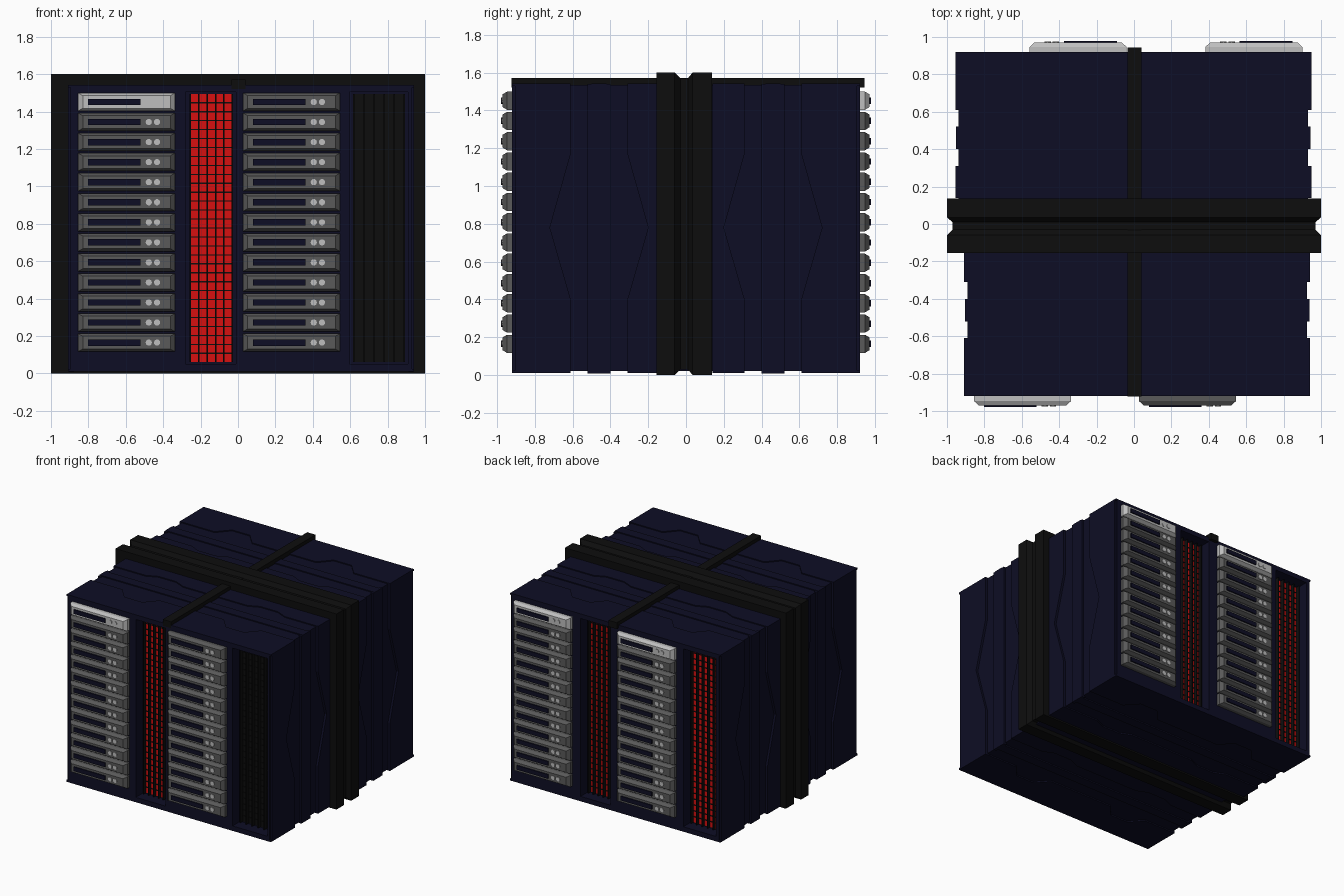
import bpy, bmesh, math
from mathutils import Matrix, Vector

if "Cube" in bpy.data.objects:
    bpy.data.objects.remove(bpy.data.objects["Cube"])


def mat(name, r, g, b):
    m = bpy.data.materials.new(name)
    m.diffuse_color = (r, g, b, 1)
    m.use_nodes = True
    m.node_tree.nodes["Principled BSDF"].inputs["Base Color"].default_value = m.diffuse_color
    return m


NAVY = mat("dark_navy", 0.0042, 0.0042, 0.018)
BLACK = mat("soft_black", 0.004, 0.004, 0.004)
GREY = mat("mid_grey", 0.10, 0.10, 0.10)
LIGHT = mat("light_grey", 0.52, 0.52, 0.52)
RED = mat("bright_red", 0.68, 0.005, 0.005)


def finish(bm, name, material, turn=1):
    """Turn = -1 swings the part round to the back face."""
    if turn < 0:
        bmesh.ops.rotate(bm, verts=bm.verts, matrix=Matrix.Rotation(math.pi, 3, 'Z'))
    bmesh.ops.recalc_face_normals(bm, faces=bm.faces)
    me = bpy.data.meshes.new(name)
    bm.to_mesh(me)
    bm.free()
    me.materials.append(material)
    ob = bpy.data.objects.new(name, me)
    bpy.context.collection.objects.link(ob)
    return ob


def loft(bm, loops):
    rings = [[bm.verts.new(p) for p in lp] for lp in loops]
    for a, b in zip(rings, rings[1:]):
        n = len(a)
        for i in range(n):
            bm.faces.new((a[i], a[(i + 1) % n], b[(i + 1) % n], b[i]))
    bm.faces.new(rings[0][::-1])
    bm.faces.new(rings[-1])


def rect(x0, x1, z0, z1, y):
    return [(x0, y, z0), (x1, y, z0), (x1, y, z1), (x0, y, z1)]


def box(bm, x0, x1, y0, y1, z0, z1):
    loft(bm, [rect(x0, x1, z0, z1, y0), rect(x0, x1, z0, z1, y1)])


FACE, REC = -0.92, -0.82      # front plane and recess floor
Z0, Z1 = 0.06, 1.495          # height of the lit slots


def drive(bodies, windows, knobs, x0, x1, z):
    """One rack drawer with a chamfered front, a dark window and two knobs."""
    h = 0.048
    loft(bodies, [rect(x0, x1, z - h, z + h, FACE + 0.01),
                  rect(x0, x1, z - h, z + h, FACE - 0.027),
                  rect(x0 + 0.025, x1 - 0.025, z - h + 0.014, z + h - 0.014, FACE - 0.05)])
    box(windows, x0 + 0.052, x0 + 0.335, FACE - 0.059, FACE - 0.045, z - 0.017, z + 0.017)
    for cx in (x0 + 0.378, x0 + 0.422):
        ring = [(cx + 0.017 * math.cos(a * math.pi / 5), z + 0.017 * math.sin(a * math.pi / 5))
                for a in range(10)]
        loft(knobs, [[(x, y, c) for x, c in ring] for y in (FACE - 0.045, FACE - 0.055)])


def half(side, turn, xl, xr, racks, slots):
    # solid core with a slotted face frame
    bm = bmesh.new()
    box(bm, xl + 0.018, xr - 0.018, REC, 0, 0.02, 1.535)
    edges = [xl + 0.012] + [e for s in slots for e in s] + [xr - 0.012]
    for a, b in zip(edges[::2], edges[1::2]):
        box(bm, a, b, FACE, REC, 0.02, 1.535)
    for a, b in slots:
        box(bm, a, b, FACE, REC, 0.02, Z0 - 0.01)
        box(bm, a, b, FACE, REC, Z1 + 0.01, 1.535)
    finish(bm, side + "_cabinet", NAVY, turn)

    # armour plates on the sides, notched into a long hexagon
    outer = [(-0.905, .012), (-.61, .012), (-.61, .4), (-.72, .78), (-.61, 1.17),
             (-.61, 1.54), (-.905, 1.54)]
    inner = [(-.31, .012), (-.14, .012), (-.14, 1.54), (-.31, 1.54), (-.31, 1.17),
             (-.2, .78), (-.31, .4)]
    middle = [(-.52, .008), (-.40, .008), (-.40, 1.54), (-.52, 1.54)]
    bm = bmesh.new()
    for e, d in ((xl, 1), (xr, -1)):
        for poly, drop in ((outer, 0), (inner, 0), (middle, 0.004)):
            loft(bm, [[(x, y, z) for y, z in poly] for x in (e + d * drop, e + d * 0.03)])
    finish(bm, side + "_side_plates", NAVY, turn)

    # matching plates above and below, with two notches each
    bm = bmesh.new()

    def notched(base, edge, deep):
        pts = [(xl, base), (xl, edge)]
        for cx in (-0.45, 0.47):
            pts += [(cx - 0.17, edge), (cx - 0.08, deep), (cx + 0.08, deep), (cx + 0.17, edge)]
        return pts + [(xr, edge), (xr, base)]
    strip = [(xl + .004, -.50), (xr - .004, -.50), (xr - .004, -.42), (xl + .004, -.42)]
    for za, zb in ((1.53, 1.543), (0.01, 0.025)):
        for poly in (notched(FACE, -.61, -.71), notched(-.14, -.31, -.27), strip):
            loft(bm, [[(x, y, z) for x, y in poly] for z in (za, zb)])
    finish(bm, side + "_top_bottom_plates", NAVY, turn)

    # two racks of thirteen drawers
    grey, light, win, knob = (bmesh.new() for _ in range(4))
    for x0, x1, bright_top in racks:
        for i in range(13):
            body = light if (i == 12 and bright_top) else grey
            drive(body, win, knob, x0, x1, 0.165 + i * 0.1072)
    finish(grey, side + "_drawers", GREY, turn)
    finish(light, side + "_top_drawers", LIGHT, turn)
    finish(win, side + "_drawer_windows", NAVY, turn)
    finish(knob, side + "_drawer_knobs", LIGHT, turn)

    # glowing slots behind black fins
    for n, (a, b) in enumerate(slots):
        bm = bmesh.new()
        p, q = a + 0.025, b - 0.02
        box(bm, p, q, REC - 0.008, REC + 0.01, Z0, Z1)
        lit = not (side == "front" and n == 1)
        finish(bm, "%s_slot_panel_%d" % (side, n + 1), RED if lit else BLACK, turn)
        bm = bmesh.new()
        for i in range(6):
            x = p + (q - p) * i / 5
            box(bm, x - 0.004, x + 0.004, REC - 0.04, REC, Z0, Z1)
        for i in range(1, 30):
            z = Z0 + (Z1 - Z0) * i / 30
            box(bm, p, q, REC - 0.014, REC, z - 0.003, z + 0.003)
        finish(bm, "%s_slot_fins_%d" % (side, n + 1), BLACK, turn)


half("front", 1, -0.908, 0.942, [(-0.855, -0.337, True), (0.027, 0.545, False)],
     [(-0.28, -0.01), (0.595, 0.91)])
half("back", -1, -0.948, 0.955, [(-0.90, -0.382, True), (0.04, 0.558, True)],
     [(-0.31, -0.04), (0.62, 0.915)])

# wide grooved belt around the cabinet
profile = [(-.155, -.09), (-.155, 0), (-.06, 0), (-.03, -.03), (.01, -.03), (.035, 0),
           (.137, 0), (.137, -.09)]
bm = bmesh.new()
rings = []
for sx, top in ((-1, 0), (1, 0), (1, 1), (-1, 1)):
    rings.append([bm.verts.new((sx * (1 + o), y, 1.6 + o if top else -o)) for y, o in profile])
for k in range(4):
    a, b = rings[k], rings[(k + 1) % 4]
    for i in range(len(a)):
        j = (i + 1) % len(a)
        bm.faces.new((a[i], a[j], b[j], b[i]))
finish(bm, "wide_belt", BLACK)

# narrow strap along the top
bm = bmesh.new()
box(bm, -0.035, 0.04, -0.922, 0.945, 1.52, 1.572)
finish(bm, "narrow_top_strap", BLACK)
